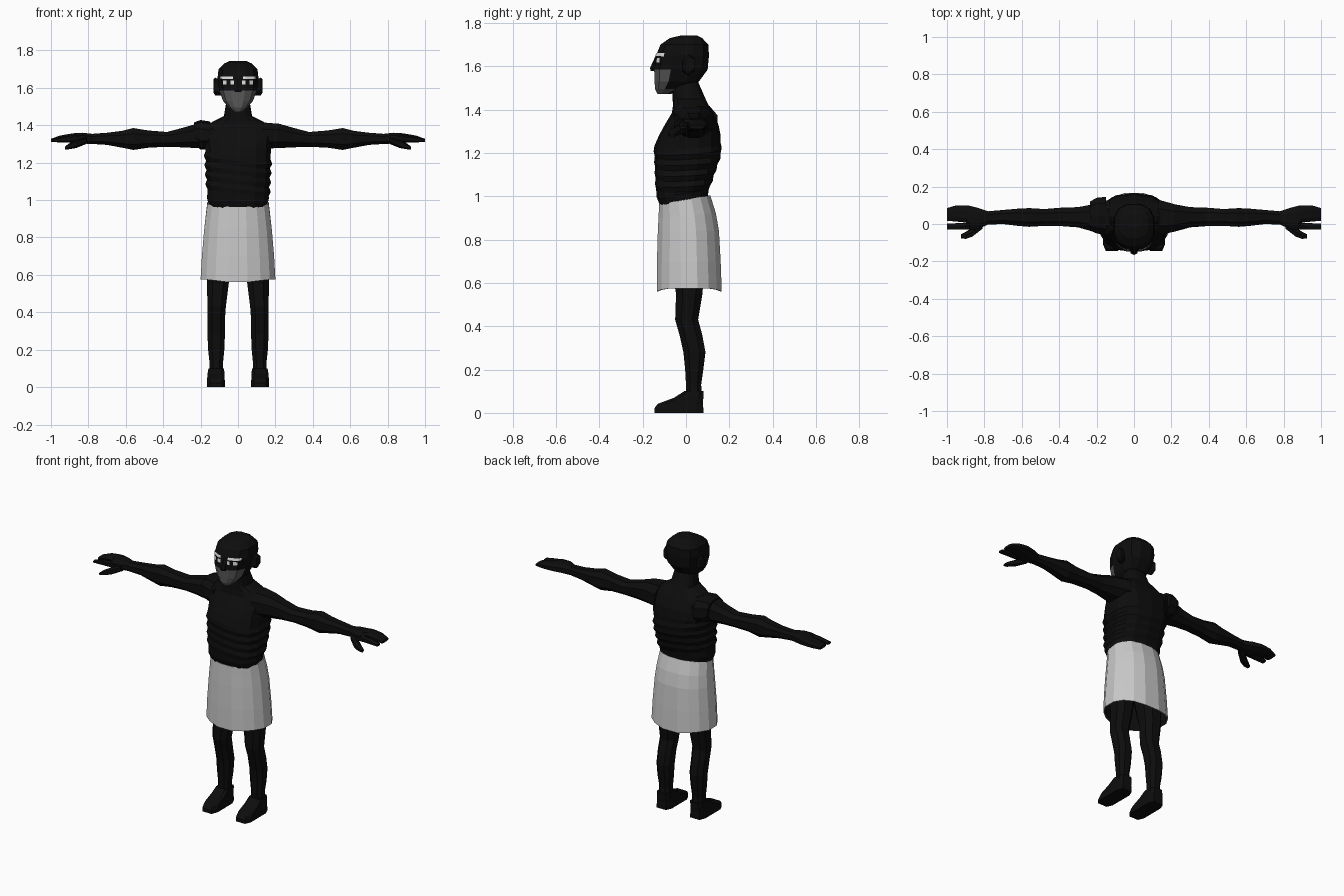
import bpy, bmesh, math


def material(name, r, g, b):
    m = bpy.data.materials.new(name)
    m.diffuse_color = (r, g, b, 1)
    return m


SKIN = material("black_skin", 0.004, 0.004, 0.004)
CLOTH = material("black_cloth", 0.004, 0.004, 0.004)
SKIRT = material("light_grey", 0.58, 0.58, 0.58)
MASK = material("dark_grey", 0.1, 0.1, 0.1)
WHITE = material("eye_white", 0.7, 0.7, 0.7)


def section(n, power):
    """Rounded outline scaled to fill -1..1 in both directions."""
    pts = []
    for i in range(n):
        t = 2 * math.pi * (i + 0.5) / n
        c, s = math.cos(t), math.sin(t)
        pts.append((math.copysign(abs(c) ** power, c), math.copysign(abs(s) ** power, s)))
    mx = max(p[0] for p in pts)
    my = max(p[1] for p in pts)
    return [(x / mx, y / my) for x, y in pts]


def loft(name, rings, mat, axis="z", n=8, power=0.8, sign=1, caps=True, tweak=None):
    """rings: (position, a0, a1, b0, b1[, slope_a, slope_b]) along the axis."""
    bm = bmesh.new()
    loops = []
    for ring in rings:
        t, a0, a1, b0, b1 = ring[:5]
        sa, sb = ring[5:] if len(ring) > 5 else (0, 0)
        loop = []
        for i, (u, v) in enumerate(section(n, power)):
            a = (a0 + a1) / 2 + u * (a1 - a0) / 2
            b = (b0 + b1) / 2 + v * (b1 - b0) / 2
            w = t + sa * a + sb * b
            co = (a, b, w) if axis == "z" else (w, a, b)
            if tweak:
                co = tweak(i, co)
            loop.append(bm.verts.new((co[0] * sign, co[1], co[2])))
        loops.append(loop)
    for p, q in zip(loops, loops[1:]):
        for i in range(n):
            j = (i + 1) % n
            bm.faces.new((p[i], p[j], q[j], q[i]))
    if caps:
        bm.faces.new(loops[0])
        bm.faces.new(loops[-1])
    bmesh.ops.recalc_face_normals(bm, faces=bm.faces)
    me = bpy.data.meshes.new(name)
    bm.to_mesh(me)
    bm.free()
    ob = bpy.data.objects.new(name, me)
    bpy.context.collection.objects.link(ob)
    me.materials.append(mat)
    return ob


def sym(z, x, y0, y1, *slopes):
    return (z, -x, x, y0, y1, *slopes)


# Torso with draped folds, shoulders and neck
torso = [sym(0.98, 0.155, -0.12, 0.10, 0, 0.19), sym(1.015, 0.165, -0.135, 0.105, 0, 0.15)]
for k in range(9):
    z = 1.04 + k * 0.025
    f = k / 8
    bump = 0.006 if k % 2 else -0.005
    torso.append(sym(z, 0.167 + 0.01 * f + bump, -0.14 - 0.008 * f - bump * 0.4,
                     0.112 + 0.05 * min(1, f * 1.4) + bump * 0.5, -0.12, 0.05))
torso += [sym(1.28, 0.178, -0.125, 0.16), sym(1.33, 0.185, -0.098, 0.15),
          sym(1.385, 0.178, -0.065, 0.125), sym(1.42, 0.135, -0.06, 0.105),
          sym(1.45, 0.075, -0.062, 0.09), sym(1.53, 0.062, -0.066, 0.055)]
loft("torso", torso, CLOTH, n=14, power=0.75)

# Gathered cloth over one shoulder
loft("shoulder_drape", [(-0.235, -0.035, 0.12, 1.30, 1.415), (-0.20, -0.05, 0.14, 1.27, 1.428),
                        (-0.15, -0.06, 0.145, 1.27, 1.42)], CLOTH, axis="x", n=10)


# Pleated skirt with a dark lining
def pleat(i, co):
    k = 1.0 if i % 4 in (0, 3) else 0.975
    hem = 0.02 * min(1, abs(co[0]) / 0.17) if co[2] < 0.6 else 0
    return (co[0] * k, co[1] * k, co[2] + hem)


skirt = loft("skirt", [sym(0.555, 0.20, -0.135, 0.165), sym(0.70, 0.193, -0.134, 0.16),
                       sym(0.84, 0.181, -0.13, 0.152), sym(0.91, 0.173, -0.127, 0.138, 0, 0.08),
                       sym(0.985, 0.164, -0.124, 0.112, 0, 0.17)],
             SKIRT, n=16, power=0.85, caps=False, tweak=pleat)
skirt.data.materials.append(CLOTH)
mod = skirt.modifiers.new("lining", "SOLIDIFY")
mod.thickness = 0.006
mod.offset = -1
mod.material_offset = 1

# Head, with the lower face coloured as a mask
head = loft("head", [sym(1.472, 0.022, -0.132, -0.07), sym(1.495, 0.05, -0.143, 0.0),
                     sym(1.53, 0.08, -0.145, 0.06), sym(1.585, 0.10, -0.147, 0.10),
                     sym(1.65, 0.11, -0.138, 0.106), sym(1.70, 0.104, -0.118, 0.103),
                     sym(1.73, 0.075, -0.075, 0.075), sym(1.743, 0.045, -0.02, 0.05)],
            SKIN, n=12, power=0.75)
head.data.materials.append(MASK)
for f in head.data.polygons:
    if 1.475 < f.center.z < 1.585 and f.center.y < -0.075:
        f.material_index = 1

loft("nose", [sym(1.578, 0.018, -0.163, -0.12), sym(1.592, 0.018, -0.166, -0.12),
              sym(1.65, 0.008, -0.14, -0.12)], SKIN, n=6)


# Painted plates fitted to the face
def plate(name, x0, x1, z0, z1, mat, offset, sign):
    bm = bmesh.new()
    n = 6
    grid = [[bm.verts.new((sign * (x0 + (x1 - x0) * i / n), -0.3, z0 + (z1 - z0) * j / 2))
             for j in range(3)] for i in range(n + 1)]
    for i in range(n):
        for j in range(2):
            quad = [grid[i][j], grid[i + 1][j], grid[i + 1][j + 1], grid[i][j + 1]]
            bm.faces.new(quad if sign > 0 else quad[::-1])
    me = bpy.data.meshes.new(name)
    bm.to_mesh(me)
    bm.free()
    me.materials.append(mat)
    ob = bpy.data.objects.new(name, me)
    bpy.context.collection.objects.link(ob)
    wrap = ob.modifiers.new("fit", "SHRINKWRAP")
    wrap.target = head
    wrap.wrap_method = "PROJECT"
    wrap.use_project_y = True
    wrap.use_positive_direction = True
    wrap.wrap_mode = "ABOVE_SURFACE"
    wrap.offset = offset


for side, s in (("left", 1), ("right", -1)):
    plate(side + "_brow", 0.025, 0.092, 1.646, 1.660, WHITE, 0.003, s)
    plate(side + "_eye", 0.022, 0.078, 1.618, 1.638, WHITE, 0.003, s)
    plate(side + "_iris", 0.040, 0.058, 1.618, 1.638, SKIN, 0.005, s)

    # Ear
    loft(side + "_ear", [(0.09, -0.02, 0.03, 1.56, 1.64), (0.122, -0.01, 0.04, 1.56, 1.655),
                         (0.131, 0.0, 0.04, 1.575, 1.645)], SKIN, axis="x", n=6, sign=s)

    # Arm running into the joined outer fingers
    loft(side + "_arm", [
        (0.13, -0.06, 0.13, 1.275, 1.415), (0.22, -0.04, 0.105, 1.278, 1.408),
        (0.30, -0.018, 0.09, 1.282, 1.385), (0.38, -0.012, 0.088, 1.285, 1.364),
        (0.48, -0.010, 0.08, 1.28, 1.372), (0.56, -0.015, 0.085, 1.268, 1.385),
        (0.62, -0.010, 0.082, 1.28, 1.37), (0.70, 0.0, 0.075, 1.295, 1.36),
        (0.78, -0.003, 0.068, 1.30, 1.354), (0.83, -0.025, 0.085, 1.302, 1.36),
        (0.88, -0.028, 0.098, 1.306, 1.357), (0.90, 0.008, 0.10, 1.308, 1.354),
        (0.95, 0.013, 0.10, 1.31, 1.345), (1.0, 0.017, 0.085, 1.31, 1.328)],
        SKIN, axis="x", sign=s)
    loft(side + "_index_finger", [(0.85, -0.03, 0.008, 1.308, 1.35), (0.93, -0.03, 0.005, 1.308, 1.342),
                                  (1.0, -0.03, 0.002, 1.31, 1.325)], SKIN, axis="x", n=6, sign=s)
    loft(side + "_thumb", [(0.81, -0.025, 0.02, 1.30, 1.34), (0.865, -0.068, -0.02, 1.278, 1.322),
                           (0.90, -0.08, -0.042, 1.272, 1.305), (0.925, -0.076, -0.055, 1.27, 1.286)],
         SKIN, axis="x", n=6, sign=s)

    # Leg
    loft(side + "_leg", [
        (0.07, 0.08, 0.152, 0.0, 0.075), (0.13, 0.08, 0.152, 0.0, 0.07),
        (0.20, 0.073, 0.16, -0.004, 0.08), (0.28, 0.07, 0.163, -0.012, 0.09),
        (0.36, 0.07, 0.164, -0.03, 0.075), (0.43, 0.065, 0.163, -0.05, 0.056),
        (0.55, 0.05, 0.166, -0.046, 0.076), (0.75, 0.02, 0.165, -0.08, 0.09)], SKIN, sign=s)

    # Shoe with a sloping instep
    loft(side + "_shoe", [
        (0.0, 0.07, 0.166, -0.145, 0.08), (0.022, 0.07, 0.166, -0.145, 0.08),
        (0.042, 0.071, 0.165, -0.13, 0.078), (0.07, 0.072, 0.163, -0.055, 0.08),
        (0.10, 0.075, 0.158, -0.008, 0.08)], CLOTH, power=0.45, sign=s)
